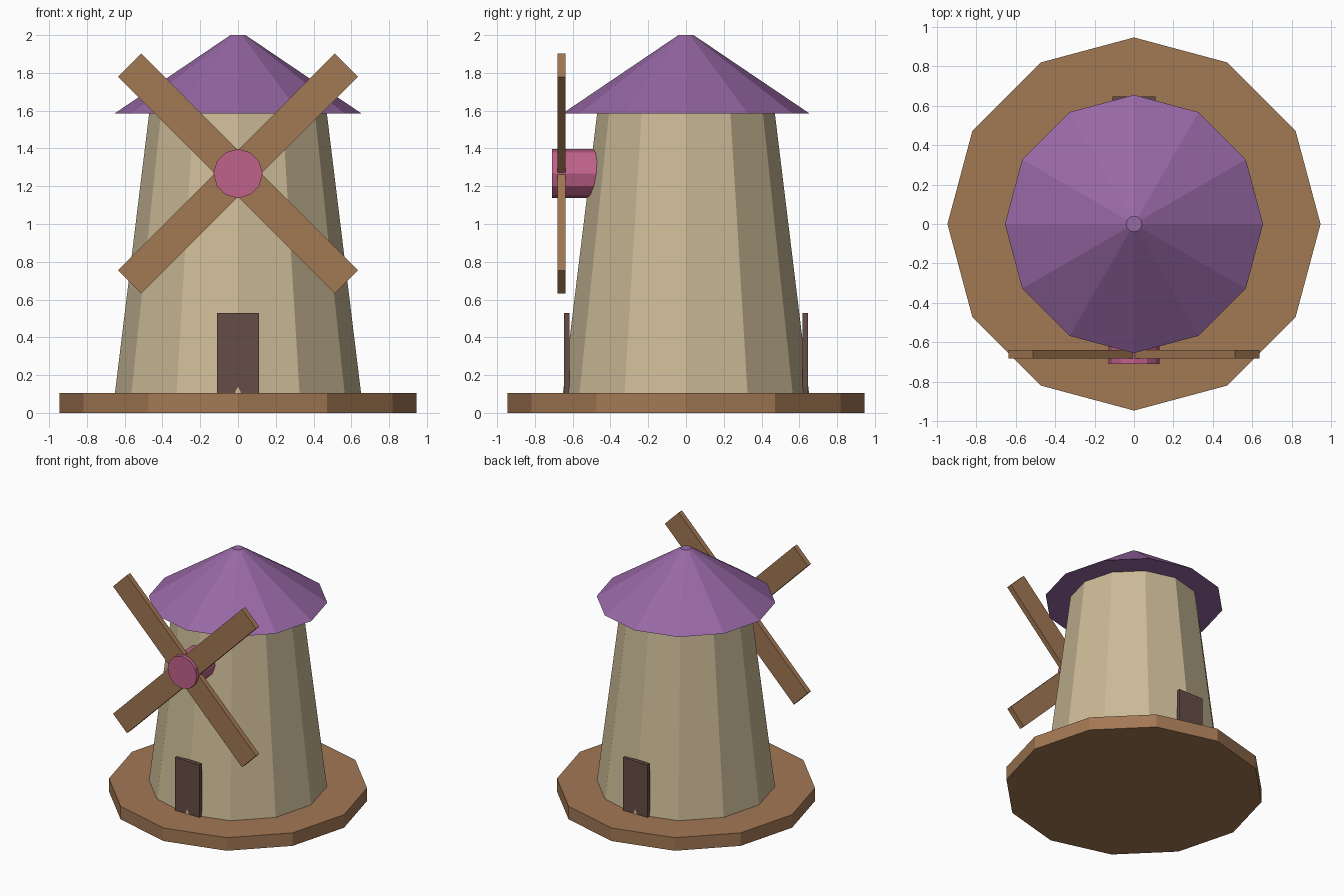
import bpy
from math import radians, sin, cos

if "Cube" in bpy.data.objects:
    bpy.data.objects.remove(bpy.data.objects["Cube"], do_unlink=True)


def material(name, rgb):
    """Flat material from an 8-bit sRGB colour."""
    lin = [((c / 255 + 0.055) / 1.055) ** 2.4 for c in rgb]
    mat = bpy.data.materials.new(name)
    mat.use_nodes = True
    mat.diffuse_color = (*lin, 1)
    mat.node_tree.nodes["Principled BSDF"].inputs["Base Color"].default_value = (*lin, 1)
    return mat


wood = material("warm wood", (162, 120, 84))
plaster = material("sand plaster", (203, 186, 151))
purple = material("purple roof", (152, 104, 166))
pink = material("pink hub", (192, 98, 138))
door_brown = material("dark door", (102, 77, 71))


def finish(name, mat):
    obj = bpy.context.object
    obj.name = name
    obj.data.materials.append(mat)
    return obj


def frustum(name, mat, r1, r2, z1, z2):
    """Upright twelve-sided tapered solid."""
    bpy.ops.mesh.primitive_cone_add(vertices=12, radius1=r1, radius2=r2,
                                    depth=z2 - z1, location=(0, 0, (z1 + z2) / 2))
    return finish(name, mat)


def box(name, mat, location, size, rotation=(0, 0, 0)):
    bpy.ops.mesh.primitive_cube_add(size=1, location=location, rotation=rotation)
    bpy.context.object.scale = size
    return finish(name, mat)


# Platform, tower and roof
frustum("platform", wood, 0.945, 0.945, 0, 0.105)
frustum("tower", plaster, 0.652, 0.47, 0.1, 1.59)
frustum("roof", purple, 0.654, 0.04, 1.585, 2)

# Doors at the front and back
for name, side in (("front_door", -1), ("back_door", 1)):
    box(name, door_brown, (0, side * 0.632, 0.316), (0.22, 0.03, 0.428))

# Hub running into the tower
hub_z = 1.267
bpy.ops.mesh.primitive_cylinder_add(vertices=12, radius=0.13, depth=0.31,
                                    location=(0, -0.555, hub_z),
                                    rotation=(radians(90), 0, 0))
finish("hub", pink)

# Four sail arms, meeting inside the hub
inner, outer = 0.0875, 0.812
mid = (inner + outer) / 2
for i in range(4):
    a = radians(45 + 90 * i)
    box(f"sail_arm_{i + 1}", wood,
        (mid * cos(a), -0.66, hub_z + mid * sin(a)),
        (outer - inner, 0.042, 2 * inner), (0, -a, 0))
